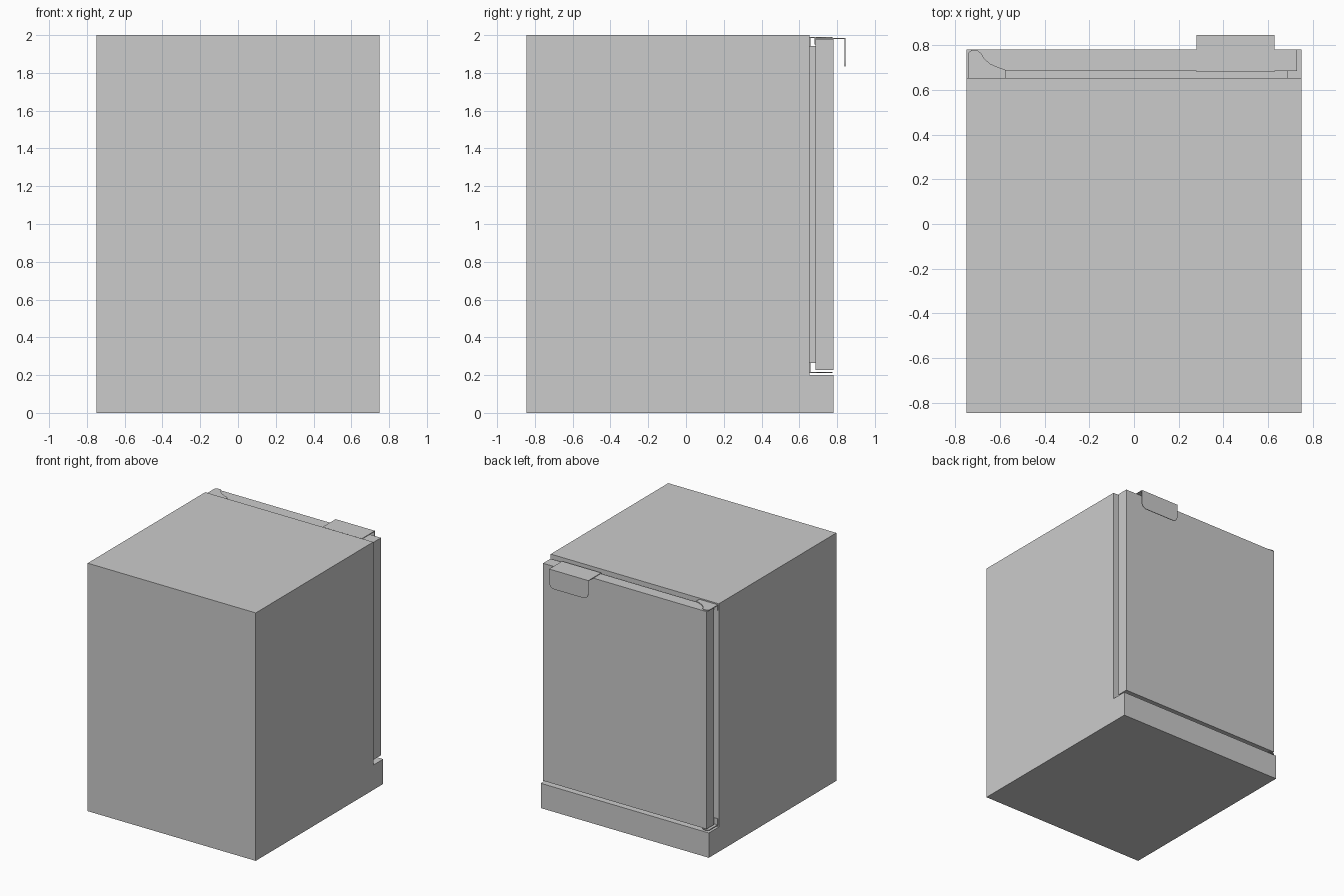
import bpy, bmesh
from math import sin, cos, pi
from mathutils import Vector

if "Cube" in bpy.data.objects:
    bpy.data.objects.remove(bpy.data.objects["Cube"])


def prism(name, pts, axis, lo, hi):
    """Extrude a 2D outline along x (pts = y,z), y (pts = x,z) or z (pts = x,y)."""
    def place(a, b, t):
        return {'x': (t, a, b), 'y': (a, t, b), 'z': (a, b, t)}[axis]
    bm = bmesh.new()
    face = bm.faces.new([bm.verts.new(place(a, b, lo)) for a, b in pts])
    ext = bmesh.ops.extrude_face_region(bm, geom=[face])
    verts = [v for v in ext['geom'] if isinstance(v, bmesh.types.BMVert)]
    bmesh.ops.translate(bm, verts=verts, vec=Vector(place(0, 0, hi - lo)))
    bmesh.ops.recalc_face_normals(bm, faces=bm.faces[:])
    me = bpy.data.meshes.new(name)
    bm.to_mesh(me)
    bm.free()
    ob = bpy.data.objects.new(name, me)
    bpy.context.collection.objects.link(ob)
    return ob


def box(name, x, y, z):
    return prism(name, [(x[0], y[0]), (x[1], y[0]), (x[1], y[1]), (x[0], y[1])], 'z', *z)


def arc(cx, cz, r, a0, a1, n=6):
    return [(cx + r * cos(a0 + (a1 - a0) * i / n), cz + r * sin(a0 + (a1 - a0) * i / n))
            for i in range(n + 1)]


# Cabinet with its projecting plinth
prism("cabinet", [(-0.845, 0), (0.78, 0), (0.78, 0.2), (0.653, 0.2),
                  (0.653, 2), (-0.845, 2)], 'x', -0.75, 0.75)

# Door and the narrower seal behind it
box("door", (-0.73, 0.73), (0.685, 0.78), (0.226, 1.98))
box("door_seal", (-0.69, 0.69), (0.653, 0.685), (0.265, 1.943))

# Hinge plates with curved arms, each with a flange screwed to the cabinet
hinge = [(-0.742, 0.653), (-0.575, 0.653), (-0.575, 0.69), (-0.61, 0.702),
         (-0.645, 0.718), (-0.67, 0.74), (-0.685, 0.765), (-0.70, 0.776),
         (-0.73, 0.776), (-0.742, 0.765)]
for label, z, f0, f1 in (("top", 1.984, 1.943, 1.99), ("bottom", 0.211, 0.211, 0.265)):
    prism(label + "_hinge_plate", hinge, 'z', z, z + 0.006)
    box(label + "_hinge_flange", (-0.742, -0.575), (0.653, 0.658), (f0, f1))

# Handle: strip hooked over the door top with a rounded pull flap
x0, x1, zt, zb, r = 0.28, 0.63, 1.985, 1.833, 0.045
box("handle_top", (x0, x1), (0.68, 0.845), (1.98, zt))
box("handle_hook", (x0, x1), (0.68, 0.685), (1.95, 1.98))
flap = ([(x1, zt), (x0, zt)] + arc(x0 + r, zb + r, r, pi, 1.5 * pi)
        + arc(x1 - r, zb + r, r, 1.5 * pi, 2 * pi))
prism("handle_flap", flap, 'y', 0.84, 0.845)
